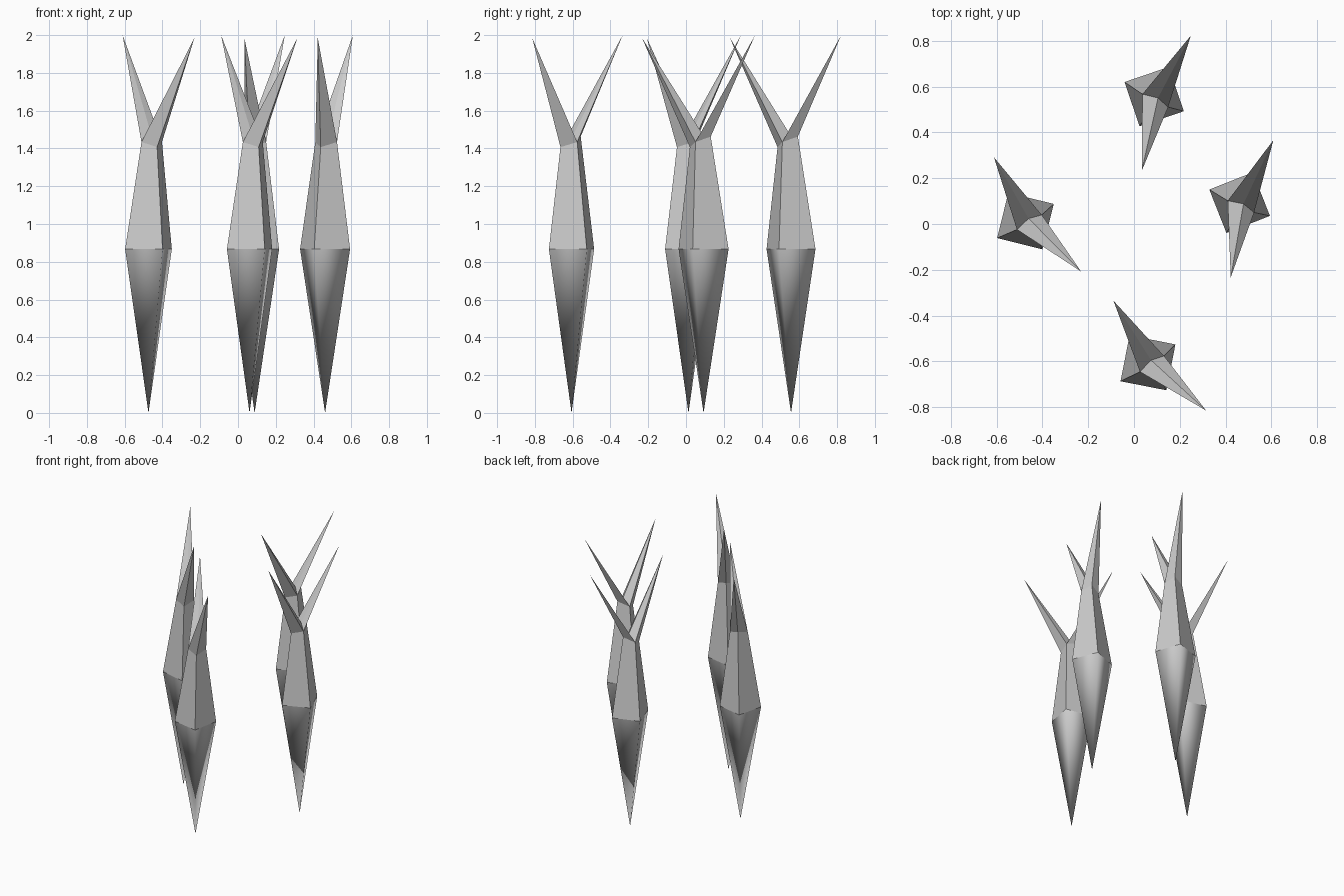
import bpy, bmesh
from math import radians

if "Cube" in bpy.data.objects:
    bpy.data.objects.remove(bpy.data.objects["Cube"])

RIM_Z, H = 0.867, 0.102


def make_spike(name, x, y, angle):
    bm = bmesh.new()
    V = lambda *p: bm.verts.new(p)

    # square rim at the widest point, pointed foot below it
    rim = [V(-H, -H, RIM_Z), V(H, -H, RIM_Z), V(H, H, RIM_Z), V(-H, H, RIM_Z)]
    foot = V(0, 0, 0)

    # smaller tilted square where the body forks
    neck = [V(-0.048, -0.059, 1.407), V(0.043, -0.063, 1.434),
            V(0.045, 0.023, 1.463), V(-0.045, 0.027, 1.434)]
    fork = V(0.014, -0.011, 1.475)
    tip_high = V(0.237, 0.200, 2.0)
    tip_low = V(-0.1555, -0.289, 1.985)

    # smooth lower point and flat tapered body
    for i in range(4):
        j = (i + 1) % 4
        lower = bm.faces.new((rim[j], rim[i], foot))
        lower.smooth = True
        bm.faces.new((rim[i], rim[j], neck[j], neck[i]))

    # two four-sided horns sharing the fork
    for tip, loop in ((tip_low, (neck[3], neck[0], neck[1], fork)),
                      (tip_high, (neck[1], neck[2], neck[3], fork))):
        for i in range(4):
            bm.faces.new((loop[i], loop[(i + 1) % 4], tip))

    bmesh.ops.recalc_face_normals(bm, faces=bm.faces[:])
    # keep the rim crisp
    for i in range(4):
        bm.edges.get((rim[i], rim[(i + 1) % 4])).smooth = False

    mesh = bpy.data.meshes.new(name)
    bm.to_mesh(mesh)
    bm.free()
    ob = bpy.data.objects.new(name, mesh)
    ob.location = (x, y, 0)
    ob.rotation_euler.z = radians(angle)
    bpy.context.collection.objects.link(ob)


# four copies, each with its own turn
for name, x, y, angle in (("left_spike", -0.474, 0.013, 76.1),
                          ("right_spike", 0.461, 0.093, 21.5),
                          ("back_spike", 0.088, 0.556, 18.8),
                          ("front_spike", 0.061, -0.606, 78.9)):
    make_spike(name, x, y, angle)
